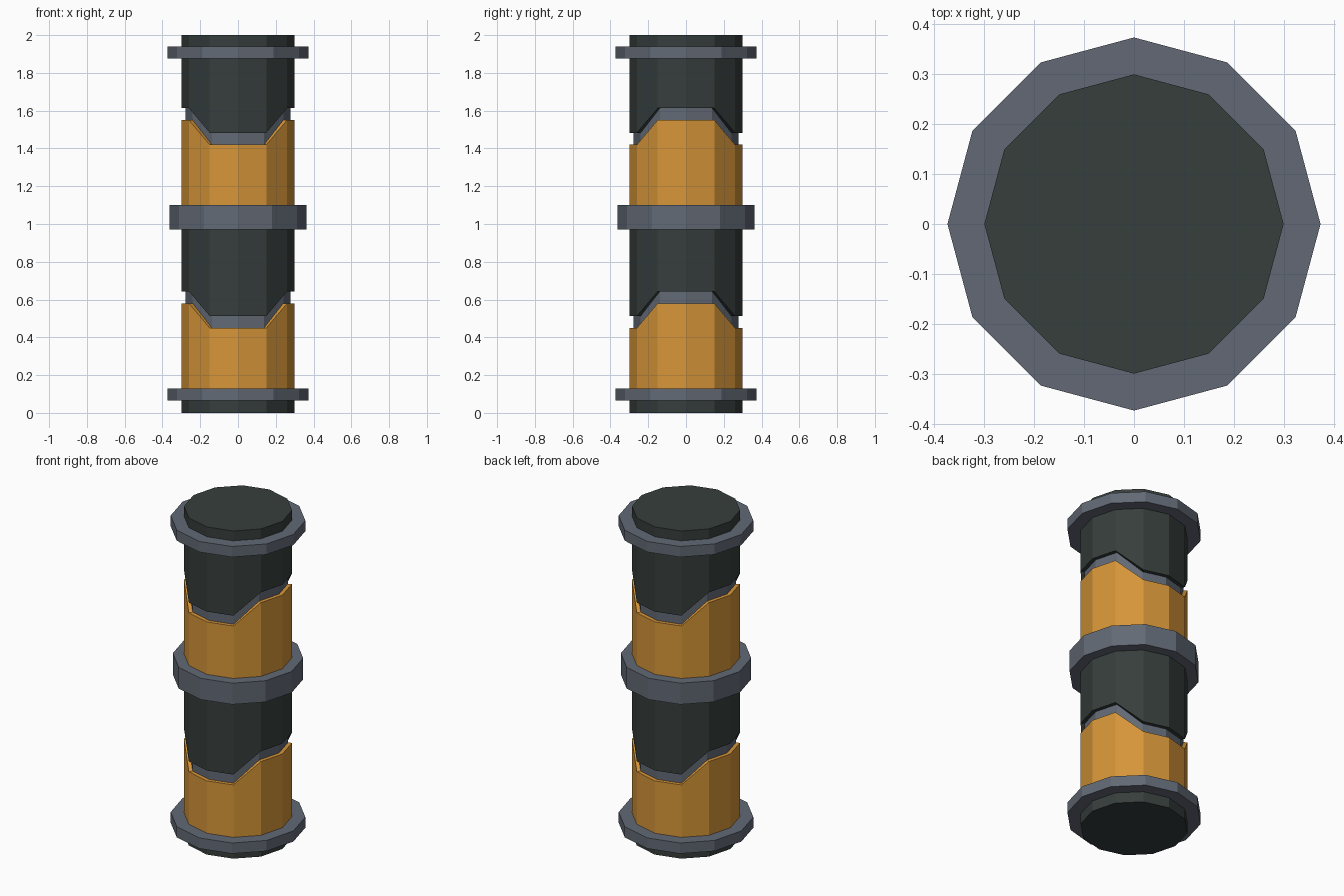
import bpy
import bmesh
import math

if "Cube" in bpy.data.objects:
    bpy.data.objects.remove(bpy.data.objects["Cube"])

SIDES = 12
BODY_R, CORE_R = 0.30, 0.277


def srgb_material(name, rgb):
    lin = [((c / 255 + 0.055) / 1.055) ** 2.4 for c in rgb]
    mat = bpy.data.materials.new(name)
    mat.diffuse_color = (*lin, 1.0)
    mat.use_nodes = True
    mat.node_tree.nodes["Principled BSDF"].inputs["Base Color"].default_value = mat.diffuse_color
    return mat


DARK = srgb_material("dark green grey", (54, 62, 60))
ORANGE = srgb_material("amber orange", (214, 149, 56))
STEEL = srgb_material("steel grey", (98, 105, 117))


def finish(bm, name, mat):
    bmesh.ops.recalc_face_normals(bm, faces=bm.faces)
    mesh = bpy.data.meshes.new(name)
    bm.to_mesh(mesh)
    bm.free()
    mesh.materials.append(mat)
    bpy.context.collection.objects.link(bpy.data.objects.new(name, mesh))


def add_loop(bm, r, heights):
    return [bm.verts.new((r * math.cos(i * math.tau / SIDES),
                          r * math.sin(i * math.tau / SIDES), heights[i]))
            for i in range(SIDES)]


def drum(name, r, z0, z1, mat):
    """Closed twelve-sided prism."""
    bm = bmesh.new()
    lo, hi = add_loop(bm, r, [z0] * SIDES), add_loop(bm, r, [z1] * SIDES)
    bm.faces.new(lo)
    bm.faces.new(hi)
    for i in range(SIDES):
        j = (i + 1) % SIDES
        bm.faces.new((lo[i], lo[j], hi[j], hi[i]))
    finish(bm, name, mat)


def shell(name, low, high, mat):
    """Hollow sleeve around the core with given edge heights."""
    bm = bmesh.new()
    loops = [add_loop(bm, r, h) for r, h in
             ((BODY_R, low), (BODY_R, high), (CORE_R, high), (CORE_R, low))]
    for k in range(4):
        a, b = loops[k], loops[(k + 1) % 4]
        for i in range(SIDES):
            j = (i + 1) % SIDES
            bm.faces.new((a[i], a[j], b[j], b[i]))
    finish(bm, name, mat)


def wave(z):
    """Zigzag edge: high on the left and right, low on the front and back."""
    return [z + (0.13 if i % 6 in (5, 0, 1) else 0.0) for i in range(SIDES)]


def flat(z):
    return [z] * SIDES


# Inner core seen through the zigzag gaps
drum("inner_core", CORE_R, 0.10, 1.91, STEEL)

# Two stacked segments: amber sleeve below, dark sleeve above
for label, base, seam, top in (("lower", 0.10, 0.45, 1.0), ("upper", 1.07, 1.42, 1.91)):
    shell(label + "_amber_sleeve", flat(base), wave(seam), ORANGE)
    shell(label + "_dark_sleeve", wave(seam + 0.063), flat(top), DARK)

# End caps
drum("bottom_cap", BODY_R, 0.0, 0.10, DARK)
drum("top_cap", BODY_R, 1.91, 2.0, DARK)

# Collars
drum("bottom_collar", 0.374, 0.065, 0.13, STEEL)
drum("middle_collar", 0.362, 0.97, 1.10, STEEL)
drum("top_collar", 0.374, 1.875, 1.94, STEEL)
